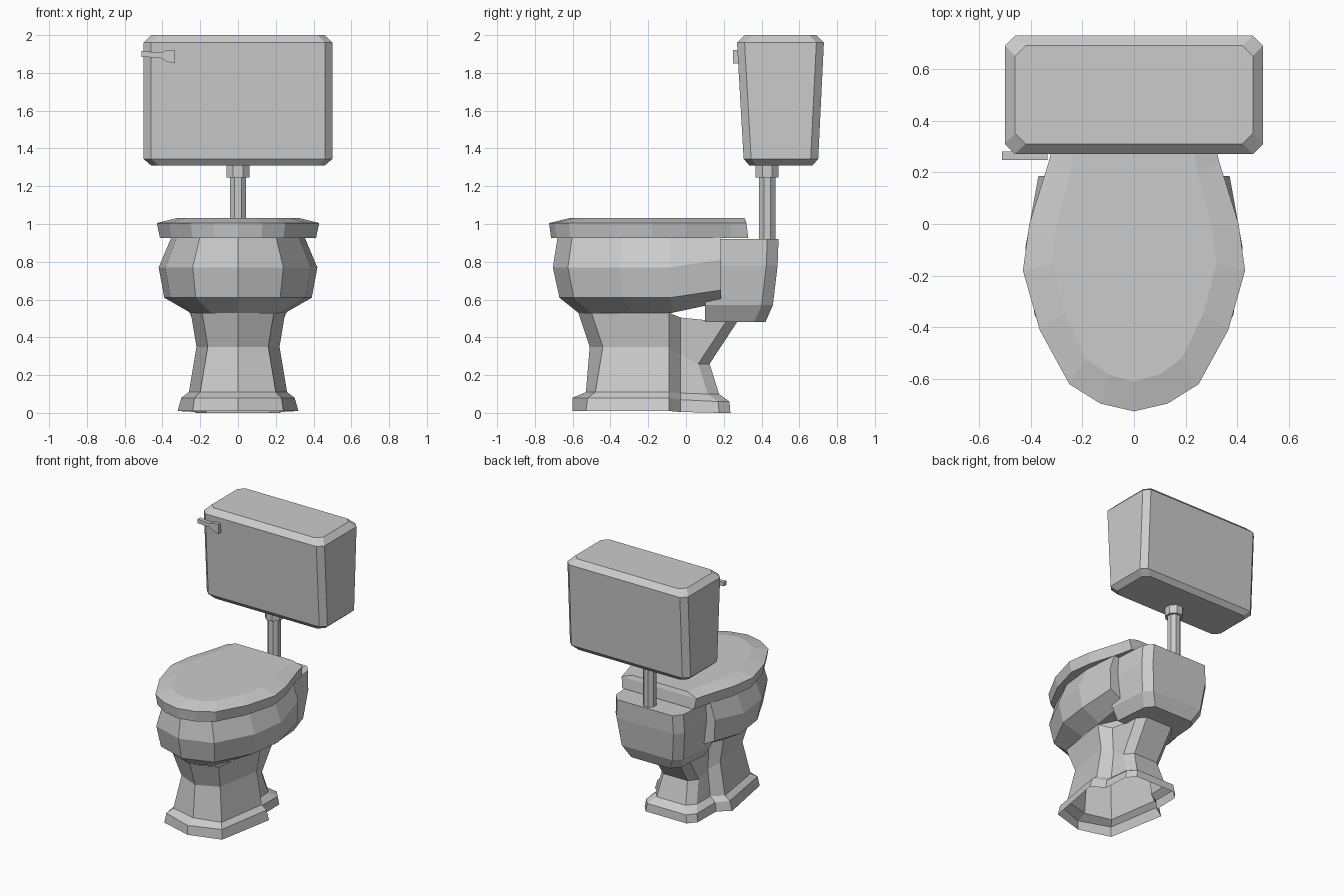
import bpy, bmesh, math

cube = bpy.data.objects.get("Cube")
if cube:
    bpy.data.objects.remove(cube)

grey = bpy.data.materials.new("plain_grey")
grey.use_nodes = True
colour = (0.6, 0.6, 0.6, 1)
grey.diffuse_color = colour
grey.node_tree.nodes["Principled BSDF"].inputs["Base Color"].default_value = colour


def finish(name, bm):
    bmesh.ops.recalc_face_normals(bm, faces=bm.faces)
    mesh = bpy.data.meshes.new(name)
    bm.to_mesh(mesh)
    bm.free()
    mesh.materials.append(grey)
    obj = bpy.data.objects.new(name, mesh)
    bpy.context.collection.objects.link(obj)
    return obj


def mirrored(half):
    """Close a right-hand outline by mirroring it across x = 0."""
    return half + [(-x, y, z) for x, y, z in reversed(half) if x > 0.001]


def loft(name, rings, bottom=True, top=True):
    """Skin between closed rings that share a point count."""
    bm = bmesh.new()
    loops = [[bm.verts.new(p) for p in ring] for ring in rings]
    for low, high in zip(loops, loops[1:]):
        for i in range(len(low)):
            j = (i + 1) % len(low)
            bm.faces.new((low[i], low[j], high[j], high[i]))
    if bottom:
        bm.faces.new(loops[0])
    if top:
        bm.faces.new(loops[-1])
    return finish(name, bm)


def tube(name, sides, radius, low, high, y):
    def ring(z):
        turns = [math.tau * (i + 0.5) / sides for i in range(sides)]
        return [(radius * math.cos(a), y + radius * math.sin(a), z) for a in turns]
    return loft(name, [ring(low), ring(high)])


# Hollow pedestal: broad front column with a narrower trapway foot behind
def pedestal_ring(z, front, corner_x, corner_y, side, rear_z, rear, back):
    mid = (z + rear_z) / 2
    return mirrored([(0, front, z), (corner_x, corner_y, z), (side, -0.09, z),
                     (rear + 0.01, -0.03, mid), (rear, back - 0.06, rear_z),
                     (rear - 0.05, back, rear_z), (0, back, rear_z)])


loft("pedestal", [
    pedestal_ring(0.01, -0.60, 0.24, -0.53, 0.32, 0.0, 0.22, 0.235),
    pedestal_ring(0.08, -0.60, 0.23, -0.52, 0.30, 0.06, 0.21, 0.23),
    pedestal_ring(0.11, -0.53, 0.20, -0.48, 0.26, 0.10, 0.17, 0.175),
    pedestal_ring(0.35, -0.51, 0.16, -0.44, 0.22, 0.26, 0.15, 0.125),
    pedestal_ring(0.53, -0.57, 0.19, -0.50, 0.25, 0.48, 0.16, 0.27),
], bottom=False, top=False)


# Bowl: faceted oval, cut flat at the back
def bowl_ring(z, front, widen, back_z):
    depth = -front / 0.705
    plan = [(0, -0.705), (0.24, -0.625), (0.385, -0.35), (0.42, -0.09)]
    half = [(x * widen, y * depth, z) for x, y in plan]
    back_x = min(0.37, 0.37 * widen + 0.02)
    return mirrored(half + [(back_x, 0.185, back_z), (0, 0.185, back_z)])


loft("bowl", [
    bowl_ring(0.53, -0.57, 0.6, 0.585),
    bowl_ring(0.61, -0.67, 0.93, 0.65),
    bowl_ring(0.77, -0.705, 1.0, 0.81),
    bowl_ring(0.93, -0.68, 0.84, 0.93),
], bottom=False)


# Rear block that carries the flush pipe
def block_ring(z, width, back):
    return mirrored([(0, 0.1, z), (width + 0.02, 0.1, z), (width, back - 0.06, z),
                     (width - 0.05, back, z), (0, back, z)])


loft("rear_block", [
    block_ring(0.48, 0.21, 0.42),
    block_ring(0.57, 0.26, 0.46),
    block_ring(0.78, 0.285, 0.485),
    block_ring(0.92, 0.28, 0.49),
])


# Lid: oval slab with a softly sloped top
def lid_ring(z, scale_x, scale_y, back):
    plan = [(0, -0.725), (0.13, -0.695), (0.25, -0.62), (0.365, -0.41),
            (0.43, -0.18), (0.405, 0), (0.33, 0.24)]
    half = [(x * scale_x, y * scale_y, z) for x, y in plan]
    return mirrored(half + [(0.31 * scale_x, back, z), (0, back, z)])


loft("lid", [
    lid_ring(0.925, 0.96, 0.985, 0.33),
    lid_ring(1.005, 1.0, 1.0, 0.32),
    lid_ring(1.033, 0.74, 0.84, 0.31),
])


# Cistern: tapered box with every edge chamfered
def tank_ring(z, half_x, front, back):
    cut = 0.04
    return mirrored([(0, front, z), (half_x - cut, front, z), (half_x, front + cut, z),
                     (half_x, back - cut, z), (half_x - cut, back, z), (0, back, z)])


loft("cistern", [
    tank_ring(1.31, 0.46, 0.335, 0.67),
    tank_ring(1.345, 0.5, 0.305, 0.70),
    tank_ring(1.96, 0.5, 0.27, 0.73),
    tank_ring(2.0, 0.46, 0.31, 0.69),
])

# Flush pipe and its collar
tube("flush_pipe", 8, 0.047, 0.9, 1.3, 0.43)
tube("pipe_collar", 8, 0.066, 1.245, 1.32, 0.43)

# Flush lever: flat handle flaring out towards its pivot
outline = [(-0.51, 1.885), (-0.41, 1.88), (-0.38, 1.86), (-0.335, 1.85),
           (-0.335, 1.92), (-0.38, 1.92), (-0.41, 1.908), (-0.51, 1.915)]
loft("flush_lever", [[(x, y, z) for x, z in outline] for y in (0.248, 0.28)])
